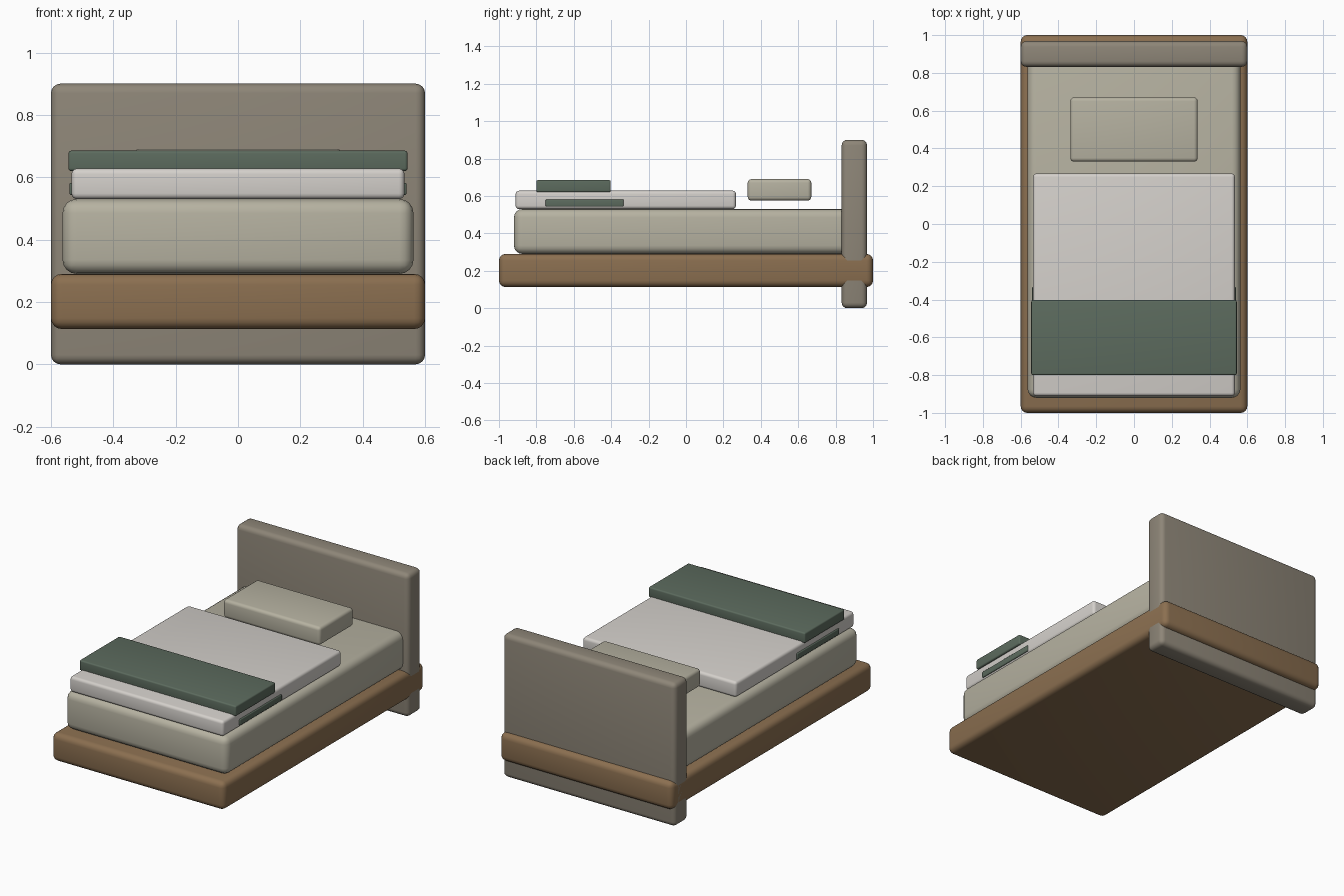
import bpy
import math

if "Cube" in bpy.data.objects:
    bpy.data.objects.remove(bpy.data.objects["Cube"])


def srgb(*rgb):
    return tuple(((c / 255 + 0.055) / 1.055) ** 2.4 for c in rgb) + (1.0,)


def material(name, *rgb):
    m = bpy.data.materials.new(name)
    m.diffuse_color = srgb(*rgb)
    m.use_nodes = True
    m.node_tree.nodes["Principled BSDF"].inputs["Base Color"].default_value = m.diffuse_color
    return m


wood = material("brown wood", 139, 111, 80)
upholstery = material("taupe upholstery", 142, 134, 120)
linen = material("beige linen", 182, 178, 161)
cotton = material("off white cotton", 212, 208, 203)
wool = material("green wool", 92, 107, 94)


def soft_box(name, x, y, z, radius, mat, segments=4):
    """Rounded box of half-width x between the (min, max) pairs y and z."""
    bpy.ops.mesh.primitive_cube_add(
        size=1, location=(0, (y[0] + y[1]) / 2, (z[0] + z[1]) / 2))
    ob = bpy.context.object
    ob.name = name
    ob.scale = (2 * x, y[1] - y[0], z[1] - z[0])
    bpy.ops.object.transform_apply(location=False, rotation=False, scale=True)
    bevel = ob.modifiers.new("rounding", 'BEVEL')
    bevel.width = radius
    bevel.segments = segments
    bpy.ops.object.modifier_apply(modifier=bevel.name)
    bpy.ops.object.shade_smooth_by_angle(angle=math.radians(35))
    ob.data.materials.append(mat)
    return ob


# Base and headboard
soft_box("bed_frame", 0.6, (-1.0, 1.0), (0.113, 0.29), 0.035, wood)
soft_box("headboard", 0.6, (0.832, 0.968), (0.0, 0.9), 0.03, upholstery)

# Bedding
soft_box("mattress", 0.563, (-0.92, 0.92), (0.29, 0.53), 0.045, linen)
soft_box("pillow", 0.337, (0.33, 0.67), (0.575, 0.69), 0.02, linen)
soft_box("duvet", 0.534, (-0.911, 0.267), (0.53, 0.628), 0.018, cotton)

# Folded throw, and its lower layer showing at the sides of the duvet
soft_box("throw_blanket", 0.544, (-0.80, -0.403), (0.62, 0.685), 0.009, wool)
soft_box("throw_lower_layer", 0.541, (-0.751, -0.334), (0.543, 0.582), 0.006, wool)
